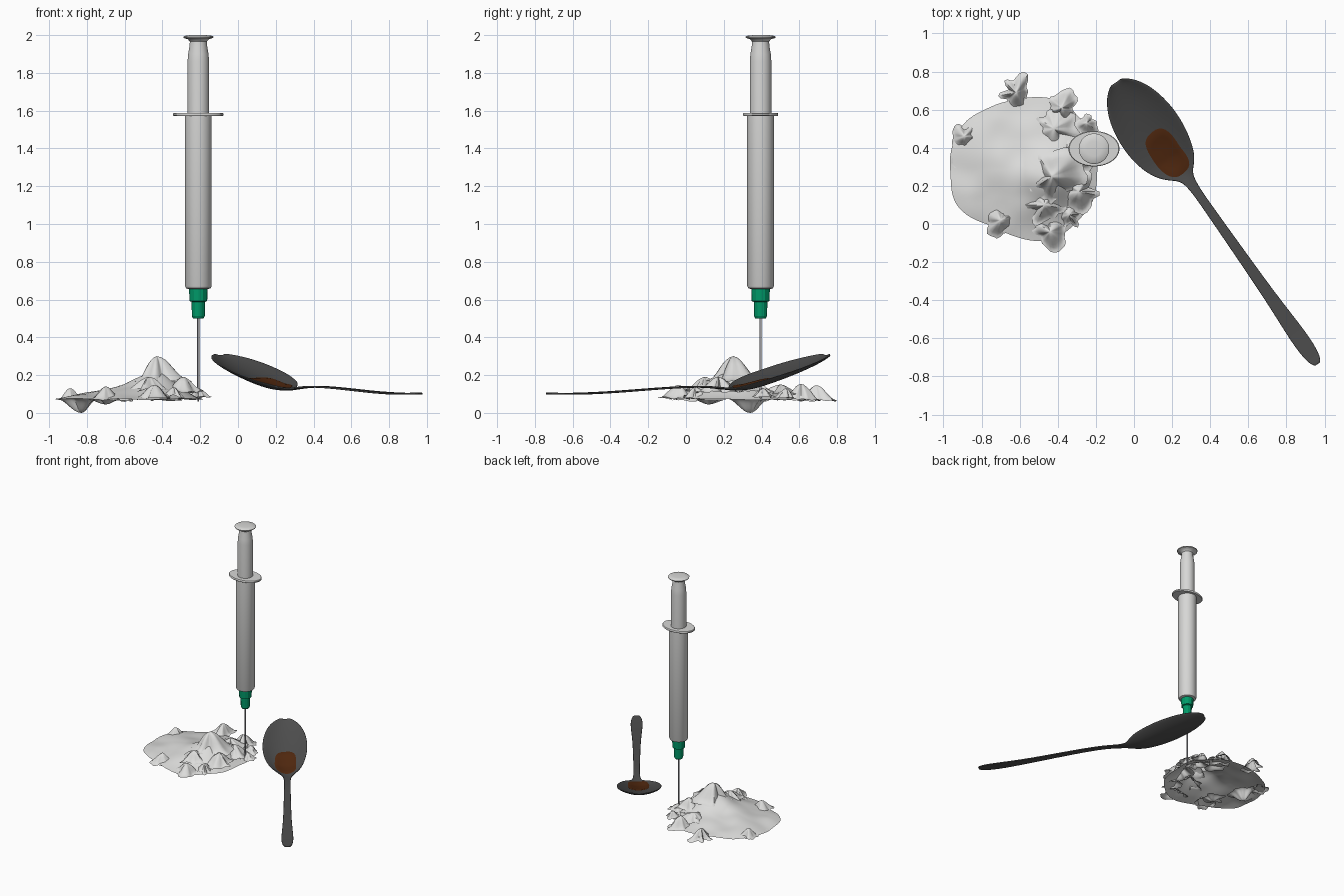
import bpy, math
from mathutils import Vector, noise

if "Cube" in bpy.data.objects:
    bpy.data.objects.remove(bpy.data.objects["Cube"])


def material(name, rgb):
    m = bpy.data.materials.new(name)
    m.diffuse_color = (*rgb, 1)
    m.use_nodes = True
    m.node_tree.nodes["Principled BSDF"].inputs["Base Color"].default_value = m.diffuse_color
    return m


PLASTIC = material("pale plastic", (.68, .68, .67))
POWDER = material("pale powder", (.72, .72, .71))
GREEN = material("green hub", (.0, .32, .14))
STEEL = material("needle steel", (.33, .33, .36))
DARK = material("dark metal", (.075, .075, .075))
BROWN = material("brown liquid", (.085, .022, .005))


def make(name, verts, faces, mat, angle=40):
    me = bpy.data.meshes.new(name)
    me.from_pydata(verts, [], faces)
    me.validate()
    me.materials.append(mat)
    if angle:
        me.polygons.foreach_set("use_smooth", [True] * len(me.polygons))
        me.set_sharp_from_angle(angle=math.radians(angle))
    ob = bpy.data.objects.new(name, me)
    bpy.context.collection.objects.link(ob)
    return ob


def lathe(name, profile, mat, n=32, sx=1, sy=1, angle=40):
    """Closed turned part on the syringe axis; profile is (radius, z) from bottom to top."""
    cx, cy = -.21, .395
    verts = [(cx + r * sx * math.cos(2 * math.pi * i / n),
              cy + r * sy * math.sin(2 * math.pi * i / n), z)
             for r, z in profile for i in range(n)]
    faces = [(k * n + i, k * n + (i + 1) % n, (k + 1) * n + (i + 1) % n, (k + 1) * n + i)
             for k in range(len(profile) - 1) for i in range(n)]
    faces.append(tuple(reversed(range(n))))
    faces.append(tuple(range(len(verts) - n, len(verts))))
    return make(name, verts, faces, mat, angle)


# Syringe, standing on its needle
lathe("needle", [(.003, .06), (.006, .09), (.006, .51)], STEEL, 12)
lathe("needle_hub", [(.028, .50), (.034, .512), (.036, .588), (.047, .592), (.049, .66)],
      GREEN, 12, angle=20)
lathe("barrel", [(.05, .655), (.065, .66), (.071, .672), (.071, 1.58)], PLASTIC)
lathe("finger_flange", [(.97, 1.572), (1, 1.576), (1, 1.584), (.97, 1.588)], PLASTIC, 40, .134, .093)
lathe("plunger", [(.057, 1.58), (.057, 1.86), (.054, 1.90), (.047, 1.94), (.045, 1.965),
                  (.055, 1.978), (.078, 1.985), (.08, 1.991), (.074, 1.996), (.04, 2.0)], PLASTIC)

# Spoon: stations along its axis as (distance from neck, half width, centre z, rim z)
STATIONS = [
    (-1.195, .014, .108, .108), (-1.175, .033, .107, .107), (-1.1, .045, .106, .106),
    (-1.0, .045, .106, .106), (-.85, .037, .111, .111), (-.7, .031, .119, .119),
    (-.45, .027, .136, .136), (-.21, .024, .147, .147), (-.08, .023, .137, .137),
    (0, .032, .128, .132), (.03, .065, .127, .146), (.07, .106, .128, .161),
    (.13, .138, .134, .18), (.22, .162, .157, .207), (.32, .169, .188, .234),
    (.42, .158, .222, .263), (.5, .135, .252, .285), (.56, .102, .278, .301),
    (.6, .066, .297, .311), (.622, .028, .309, .316)]
ALONG, ACROSS = Vector((-.574, .819)), Vector((.819, .574))


def spoon_point(s, p, zlift=0):
    for a, b in zip(STATIONS, STATIONS[1:]):
        if s <= b[0]:
            break
    f = (s - a[0]) / (b[0] - a[0])
    w, zc, zr = (a[i] + f * (b[i] - a[i]) for i in (1, 2, 3))
    shift = -.018 * min(1, max(0, s / .15))
    q = Vector((.278, .243)) + ALONG * s + ACROSS * (p + shift)
    return (q.x, q.y, zc + (zr - zc) * min(1, (p / w) ** 2) + zlift)


COLS = 9
verts = [spoon_point(s[0], s[1] * (2 * j / (COLS - 1) - 1)) for s in STATIONS for j in range(COLS)]
faces = [(k * COLS + j, k * COLS + j + 1, (k + 1) * COLS + j + 1, (k + 1) * COLS + j)
         for k in range(len(STATIONS) - 1) for j in range(COLS - 1)]
spoon = make("spoon", verts, faces, DARK, 60)
sol = spoon.modifiers.new("thickness", "SOLIDIFY")
sol.thickness, sol.offset = .01, -1
sub = spoon.modifiers.new("smooth", "SUBSURF")
sub.levels = sub.render_levels = 2

# Brown liquid, a rounded patch lying in the bowl
N, RINGS = 40, 6
verts = [spoon_point(.165, 0, .009)]
for k in range(1, RINGS + 1):
    for i in range(N):
        a, t = 2 * math.pi * i / N, k / RINGS
        c, s = math.cos(a), math.sin(a)
        r = t / (abs(c) ** 3 + abs(s) ** 3) ** (1 / 3) * (1 + .05 * math.sin(2 * a + 1))
        verts.append(spoon_point(.165 + .13 * r * c, .003 + .082 * r * s, .009 if k < RINGS else .004))
faces = [(0, 1 + i, 1 + (i + 1) % N) for i in range(N)]
faces += [(1 + k * N + i, 1 + (k + 1) * N + i, 1 + (k + 1) * N + (i + 1) % N, 1 + k * N + (i + 1) % N)
          for k in range(RINGS - 1) for i in range(N)]
make("brown_liquid", verts, faces, BROWN, 60)


def heap(name, x, y, rx, ry, height, seed, rough, n=48, rings=10):
    """Open polar sheet with a ragged outline; height(px, py, t) gives z."""
    verts = []
    for k in range(rings + 1):
        t = k / rings
        for i in range(n if k else 1):
            a = 2 * math.pi * i / n
            c, s = math.cos(a), math.sin(a)
            r = t * (1 + rough * noise.noise((c * 1.6 + seed, s * 1.6, seed * 3.1)))
            px, py = x + rx * r * c, y + ry * r * s
            verts.append((px, py, height(px, py, t)))
    faces = [(0, 1 + i, 1 + (i + 1) % n) for i in range(n)]
    faces += [(1 + k * n + i, 1 + (k + 1) * n + i, 1 + (k + 1) * n + (i + 1) % n, 1 + k * n + (i + 1) % n)
              for k in range(rings - 1) for i in range(n)]
    return make(name, verts, faces, POWDER, 50)


# Powder mound
def mound_height(px, py, t):
    d2 = (px + .42) ** 2 + (py - .25) ** 2
    z = .072 + .045 * (1 - t * t) + .11 * math.exp(-d2 / .028) * (1 - t ** 4)
    return z + .022 * noise.noise((px * 7, py * 7, 2.3)) * (1 - .5 * t)


heap("powder_mound", -.575, .295, .40, .37, mound_height, 1.7, .13, 96, 24)

# Crumbs on and around the mound: (x, y, base z, radius, height)
CRUMBS = [
    (-.62, .69, .066, .085, .08), (-.38, .61, .068, .085, .085), (-.89, .46, .07, .07, .06),
    (-.70, .02, .07, .08, .07), (-.44, -.04, .078, .085, .07),
    (-.43, .25, .165, .13, .135), (-.29, .17, .11, .11, .08), (-.47, .10, .12, .09, .07),
    (-.42, .50, .10, .11, .05), (-.25, .53, .08, .05, .05), (-.21, .41, .085, .06, .045),
    (-.29, .37, .115, .09, .07), (-.34, .05, .085, .07, .05),
    (-.83, .34, .075, .09, -.075), (-.70, .12, .07, .08, -.025)]
for i, (x, y, z, r, h) in enumerate(CRUMBS):
    def crumb_height(px, py, t, z=z, h=h):
        dome = (1 + math.cos(math.pi * t)) / 2
        return z + h * dome + .014 * noise.noise((px * 22, py * 22, 5.0)) * t * (1 if h > 0 else 0)
    heap(f"powder_crumb_{i + 1}", x, y, r, r, crumb_height, i * 1.37 + .4, .75, 32, 8)
